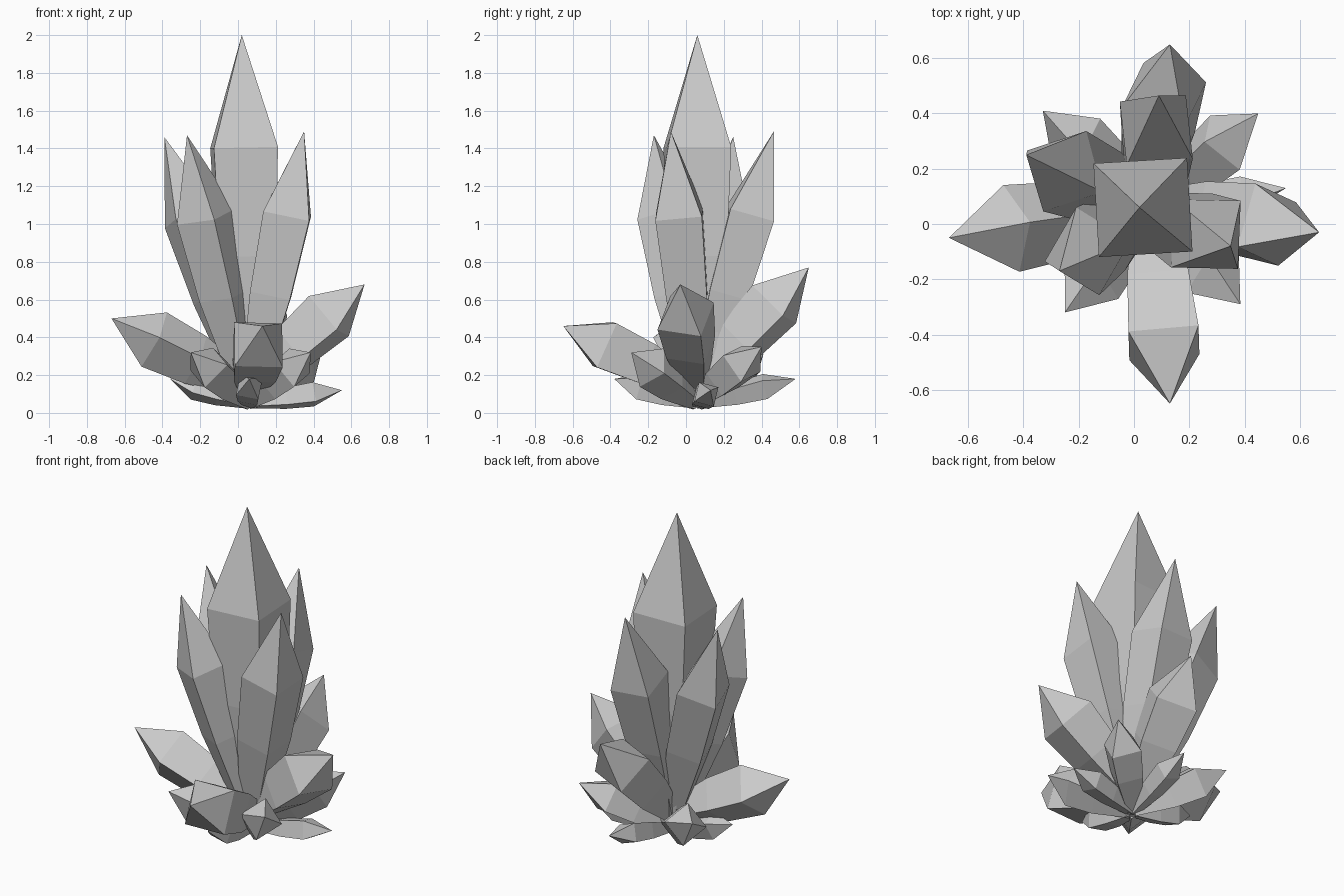
import bpy, bmesh
from mathutils import Vector

if "Cube" in bpy.data.objects:
    bpy.data.objects.remove(bpy.data.objects["Cube"])

# (fraction along the axis, fraction of the radius) of each square ring
RINGS = [(0.0, 0.4), (0.39, 0.87), (0.69, 1.0)]


def crystal(name, tip, radius, corner, root_z):
    """Four-sided shard from the shared root to a pointed tip; corner is the direction of one edge."""
    root = Vector((0.06, 0.06, root_z))
    tip = Vector(tip)
    axis = tip - root
    n = axis.normalized()
    c = Vector(corner)
    u = (c - n * c.dot(n)).normalized()
    v = n.cross(u)
    bm = bmesh.new()
    rings = []
    for t, k in RINGS:
        p = root + axis * t
        rings.append([bm.verts.new(p + d * radius * k) for d in (u, v, -u, -v)])
    apex = bm.verts.new(tip)
    bm.faces.new(rings[0][::-1])
    for i in range(4):
        j = (i + 1) % 4
        for a, b in zip(rings, rings[1:]):
            bm.faces.new((a[i], a[j], b[j], b[i]))
        bm.faces.new((rings[-1][i], rings[-1][j], apex))
    mesh = bpy.data.meshes.new(name)
    bm.to_mesh(mesh)
    bm.free()
    bpy.context.collection.objects.link(bpy.data.objects.new(name, mesh))


# Main spire
crystal("main_crystal", (0.02, 0.06, 2.0), 0.24, (-0.18, 0.16, 0), 0.08)

# Tall shards around the spire
crystal("tall_crystal_back_left", (-0.39, 0.25, 1.46), 0.165, (-0.14, 0.075, 0), 0.08)
crystal("tall_crystal_front_left", (-0.27, -0.17, 1.47), 0.165, (-0.04, 0.17, 0), 0.08)
crystal("tall_crystal_right", (0.35, -0.08, 1.49), 0.175, (0.13, 0.12, 0), 0.08)
crystal("tall_crystal_back", (0.09, 0.465, 1.49), 0.17, (-0.13, 0.11, 0), 0.08)

# Medium shards leaning outwards
crystal("medium_crystal_left", (-0.67, -0.05, 0.50), 0.16, (0.05, -0.15, 0.0), 0.14)
crystal("medium_crystal_right", (0.67, -0.03, 0.68), 0.17, (-0.1, -0.1, 0.15), 0.14)
crystal("medium_crystal_front", (0.13, -0.65, 0.46), 0.18, (0.13, 0, 0.14), 0.14)
crystal("medium_crystal_back", (0.13, 0.65, 0.77), 0.17, (-0.08, 0.11, -0.12), 0.14)

# Small diagonal shards
crystal("small_crystal_front_left", (-0.25, -0.32, 0.32), 0.12, (0.1, -0.1, 0.03), 0.06)
crystal("small_crystal_front_right", (0.385, -0.29, 0.32), 0.12, (-0.1, -0.1, 0.05), 0.06)
crystal("small_crystal_back_right", (0.45, 0.40, 0.35), 0.12, (0.1, -0.1, 0.08), 0.06)
crystal("small_crystal_back_left", (-0.33, 0.41, 0.31), 0.12, (0.1, 0.1, 0.03), 0.06)

# Tiny shards near the ground
crystal("tiny_crystal_right", (0.55, 0.13, 0.12), 0.075, (0, 0.1, 0.06), 0.05)
crystal("tiny_crystal_back", (0.12, 0.58, 0.18), 0.075, (0.1, 0, 0.05), 0.05)
crystal("tiny_crystal_front", (0.06, -0.38, 0.18), 0.085, (0.1, 0, 0.07), 0.05)
crystal("tiny_crystal_left", (-0.36, 0.06, 0.18), 0.08, (0, 0.1, 0.05), 0.05)
